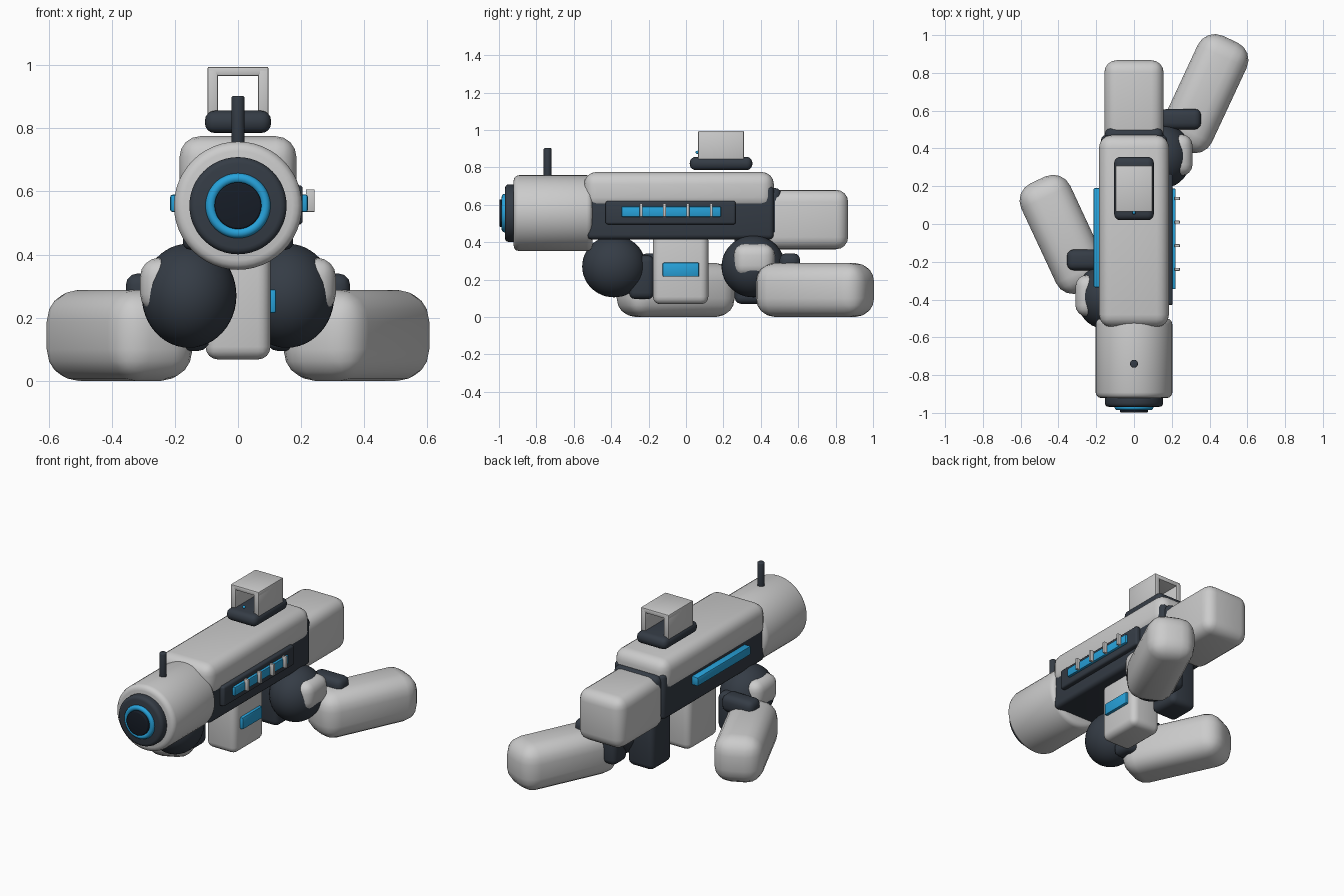
import bpy, bmesh, math
from mathutils import Matrix, Vector

if "Cube" in bpy.data.objects:
    bpy.data.objects.remove(bpy.data.objects["Cube"])


def material(name, rgb):
    m = bpy.data.materials.new(name)
    m.diffuse_color = (*rgb, 1)
    m.use_nodes = True
    m.node_tree.nodes["Principled BSDF"].inputs["Base Color"].default_value = m.diffuse_color
    return m


LIGHT = material("light_shell", (0.68, 0.69, 0.71))
DARK = material("dark_frame", (0.035, 0.045, 0.06))
BLACK = material("muzzle_black", (0.008, 0.012, 0.02))
BLUE = material("blue_glow", (0.02, 0.36, 0.70))


def finish(name, bm, mat, angle=40):
    bmesh.ops.recalc_face_normals(bm, faces=bm.faces[:])
    mesh = bpy.data.meshes.new(name)
    bm.to_mesh(mesh)
    bm.free()
    ob = bpy.data.objects.new(name, mesh)
    bpy.context.collection.objects.link(ob)
    mesh.materials.append(mat)
    bpy.ops.object.select_all(action='DESELECT')
    ob.select_set(True)
    bpy.context.view_layer.objects.active = ob
    bpy.ops.object.shade_smooth_by_angle(angle=math.radians(angle))
    return ob


def box(name, x, y, z, mat, bevel=0.01, seg=3, turn=0):
    """Rounded box from (min, max) ranges, turned about its own vertical axis."""
    lo, hi = Vector((x[0], y[0], z[0])), Vector((x[1], y[1], z[1]))
    bm = bmesh.new()
    bmesh.ops.create_cube(bm, size=1)
    bmesh.ops.scale(bm, vec=hi - lo, verts=bm.verts)
    bmesh.ops.bevel(bm, geom=bm.edges[:], offset=bevel, segments=seg,
                    profile=0.5, affect='EDGES')
    bm.transform(Matrix.Translation((lo + hi) / 2) @ Matrix.Rotation(turn, 4, 'Z'))
    return finish(name, bm, mat)


def lathe(name, profile, mat, centre, axis='Y', steps=48):
    """Spin (radius, height) points about an axis through centre."""
    bm = bmesh.new()
    vs = [bm.verts.new((r, 0, h)) for r, h in profile]
    es = [bm.edges.new(p) for p in zip(vs, vs[1:])]
    bmesh.ops.spin(bm, geom=vs + es, cent=(0, 0, 0), axis=(0, 0, 1),
                   angle=math.tau, steps=steps)
    bmesh.ops.remove_doubles(bm, verts=bm.verts, dist=1e-5)
    rot = Matrix.Rotation(math.radians(-90), 4, 'X') if axis == 'Y' else Matrix()
    bm.transform(Matrix.Translation(centre) @ rot)
    return finish(name, bm, mat)


def drum(name, r, a, b, mat, centre, axis='Y', bevel=0.02):
    """Solid cylinder from height a to b with rounded rims."""
    arc = [(r - bevel + bevel * math.sin(t), bevel - bevel * math.cos(t))
           for t in (0, math.pi / 6, math.pi / 3, math.pi / 2)]
    pts = [(0, a)] + [(u, a + h) for u, h in arc]
    pts += [(u, b - h) for u, h in reversed(arc)] + [(0, b)]
    return lathe(name, pts, mat, centre, axis)


def ball(name, centre, radii, mat):
    bm = bmesh.new()
    bmesh.ops.create_uvsphere(bm, u_segments=40, v_segments=24, radius=1)
    bmesh.ops.scale(bm, vec=radii, verts=bm.verts)
    bmesh.ops.translate(bm, vec=centre, verts=bm.verts)
    return finish(name, bm, mat)


# Body: dark frame, light top shell, rear collar and stock
box("receiver", (-.175, .175), (-.53, .47), (.415, .70), DARK, .025)
box("top_shell", (-.185, .185), (-.545, .47), (.575, .775), LIGHT, .065, 4)
box("rear_collar", (-.155, .155), (.40, .51), (.42, .69), DARK, .035)
box("stock", (-.157, .157), (.42, .867), (.362, .68), LIGHT, .065, 4)

# Barrel and muzzle rings
AX = (0, 0, .555)
drum("barrel", .203, -.922, -.50, LIGHT, AX, bevel=.03)
drum("muzzle_ring", .154, -.968, -.90, DARK, AX, bevel=.02)
ring = [(.087 + .016 * math.cos(t), -.97 + .016 * math.sin(t))
        for t in [i * math.tau / 12 for i in range(13)]]
lathe("muzzle_glow_ring", ring, BLUE, AX)
drum("muzzle_core", .074, -.998, -.94, BLACK, AX, bevel=.006)

# Sights
drum("front_post", .021, .74, .903, DARK, (0, -.74, 0), 'Z', .007)
box("sight_base", (-.105, .105), (.02, .355), (.785, .856), DARK, .032, 4)
for s, label in ((-1, "left"), (1, "right")):
    box(f"sight_hood_{label}", sorted((s * .064, s * .097)), (.065, .31),
        (.83, .988), LIGHT, .005, 2)
box("sight_hood_top", (-.097, .097), (.065, .31), (.966, .995), LIGHT, .006, 2)
ball("sight_dot", (0, .06, .88), (.009, .009, .009), BLUE)

# Side panel with energy bars, and the strip on the other side
box("side_panel", (.15, .205), (-.43, .265), (.495, .62), DARK, .012)
box("right_strip", (.19, .221), (-.345, .187), (.535, .59), BLUE, .006, 2)
for i in range(4):
    y = -.24 + .125 * i
    box(f"strip_clip_{i + 1}", (.215, .243), (y - .008, y + .008),
        (.535, .607), LIGHT, .003, 2)
box("left_strip", (-.215, -.16), (-.335, .19), (.535, .59), BLUE, .008, 2)

# Magazine and rear grip
box("magazine", (-.103, .103), (-.177, .119), (.068, .45), LIGHT, .04, 4)
box("magazine_window", (.09, .121), (-.125, .07), (.215, .29), BLUE, .007, 2)
box("rear_grip", (-.09, .09), (.26, .46), (.07, .45), DARK, .035)

# Gloved hands and forearms: the left pair is the right pair mirrored and moved forward
for s, dy, label in ((1, 0, "right"), (-1, -.745, "left")):
    def rx(a, b):
        return sorted((s * a, s * b))

    def ry(a, b):
        return (a + dy, b + dy)
    ball(f"{label}_hand", (s * .155, .36 + dy, .27), (.15, .17, .165), DARK)
    box(f"{label}_hand_plate", rx(.18, .31), ry(.255, .475), (.215, .39),
        LIGHT, .06, 4)
    box(f"{label}_palm", rx(.09, .21), ry(.44, .575), (.095, .33), DARK, .035)
    box(f"{label}_thumb", rx(.14, .355), ry(.50, .61), (.235, .34), DARK, .035)
    box(f"{label}_forearm", rx(.375 - .143, .375 + .143),
        ry(.69 - .318, .69 + .318), (0, .288), LIGHT, .10, 4,
        turn=math.radians(-25 * s))
